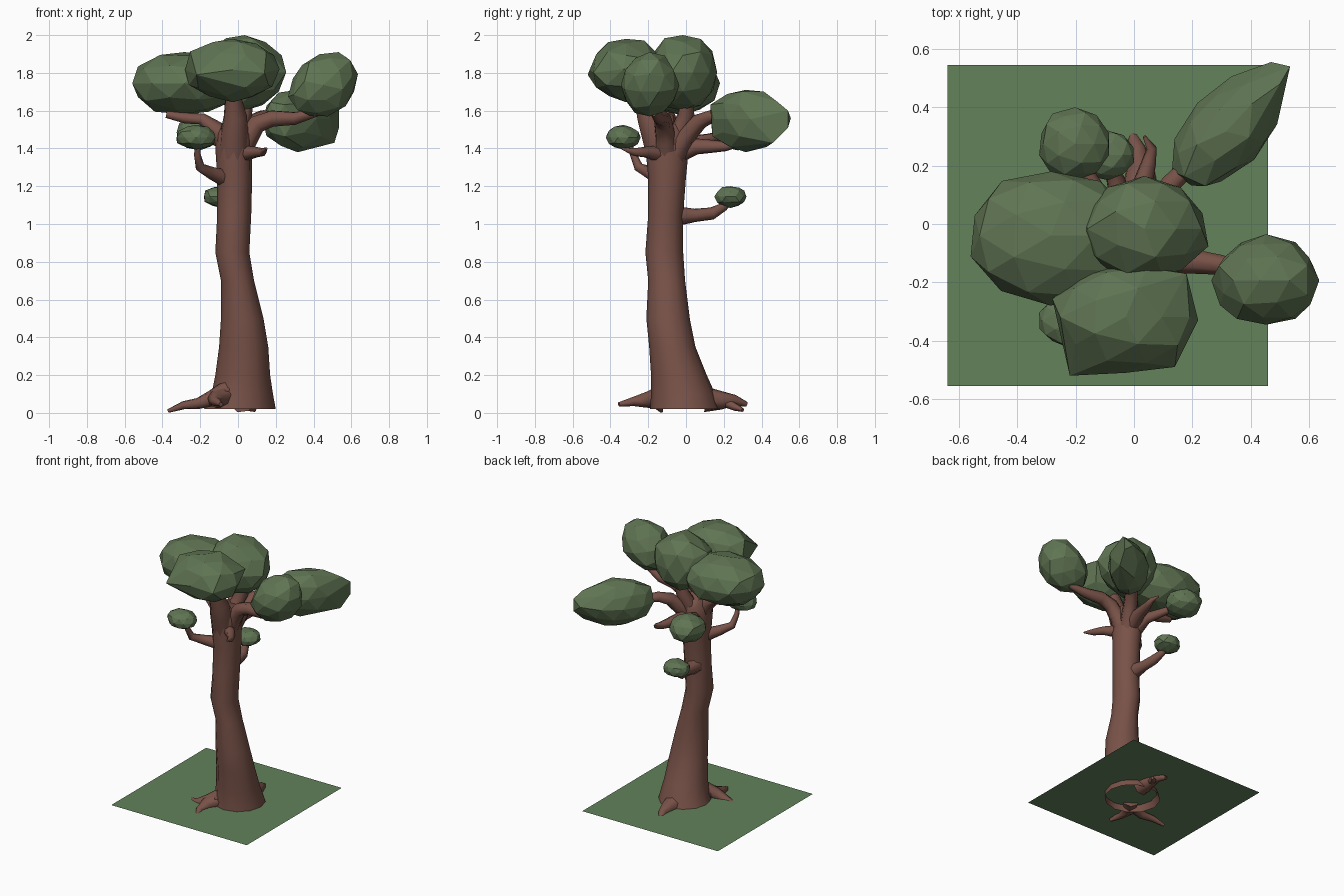
import bpy, bmesh, math, random
from mathutils import Vector, Euler

random.seed(4)


def material(name, color):
    m = bpy.data.materials.new(name)
    m.diffuse_color = (*color, 1)
    return m


BARK = material("bark", (0.19, 0.085, 0.065))
LEAF = material("leaf", (0.115, 0.175, 0.085))
GRASS = material("grass", (0.125, 0.225, 0.105))


def finish(bm, name, mat, smooth=False):
    bmesh.ops.recalc_face_normals(bm, faces=bm.faces)
    me = bpy.data.meshes.new(name)
    bm.to_mesh(me)
    bm.free()
    ob = bpy.data.objects.new(name, me)
    bpy.context.collection.objects.link(ob)
    me.materials.append(mat)
    if smooth:
        for o in bpy.context.selected_objects:
            o.select_set(False)
        bpy.context.view_layer.objects.active = ob
        ob.select_set(True)
        bpy.ops.object.shade_smooth_by_angle(angle=math.radians(62))
    return ob


def bridge(bm, rings):
    for a, b in zip(rings, rings[1:]):
        n = len(a)
        for i in range(n):
            bm.faces.new((a[i], a[(i + 1) % n], b[(i + 1) % n], b[i]))


def limb(name, path, sides=7):
    """Tapered tube through (x, y, z, radius) points."""
    bm = bmesh.new()
    pts = [Vector(p[:3]) for p in path]
    rings, ref = [], None
    for k, p in enumerate(pts):
        t = (pts[min(k + 1, len(pts) - 1)] - pts[max(k - 1, 0)]).normalized()
        if ref is None:
            ref = t.orthogonal()
        u = (ref - t * ref.dot(t)).normalized()
        ref, v = u, t.cross(u)
        rings.append([bm.verts.new(p + path[k][3] * (u * math.cos(a) + v * math.sin(a)))
                      for a in (math.tau * i / sides for i in range(sides))])
    bridge(bm, rings)
    bm.faces.new(rings[0])
    bm.faces.new(rings[-1])
    return finish(bm, name, BARK, True)


def foliage(name, lo, hi, corners=(), turn=(0, 0, 0), stretch=1):
    """Faceted convex clump fitted to the box lo-hi, with optional pulled corners."""
    bm = bmesh.new()
    bmesh.ops.create_icosphere(bm, subdivisions=2, radius=1)
    rot = Euler([math.radians(a) for a in turn])
    pts = []
    for v in bm.verts:
        p = v.co * random.uniform(0.93, 1.05)
        p.x *= stretch
        p.rotate(rot)
        pts.append(p)
    bm.free()
    for ax in range(3):
        mn, mx = min(p[ax] for p in pts), max(p[ax] for p in pts)
        for p in pts:
            p[ax] = lo[ax] + (p[ax] - mn) / (mx - mn) * (hi[ax] - lo[ax])
    bm = bmesh.new()
    for p in pts + [Vector(c) for c in corners]:
        bm.verts.new(p)
    bmesh.ops.convex_hull(bm, input=bm.verts)
    bmesh.ops.delete(bm, geom=[v for v in bm.verts if not v.link_faces], context='VERTS')
    bmesh.ops.dissolve_limit(bm, angle_limit=math.radians(7), verts=bm.verts, edges=bm.edges)
    return finish(bm, name, LEAF)


# ground patch
bm = bmesh.new()
bm.faces.new([bm.verts.new((x, y, 0.065)) for x, y in
              ((-0.64, -0.555), (0.46, -0.555), (0.46, 0.545), (-0.64, 0.545))])
finish(bm, "ground_patch", GRASS)

# trunk: (z, x min, x max, y min, y max), open at the bottom
levels = [(0.02, -0.18, 0.20, -0.19, 0.18), (0.1, -0.14, 0.185, -0.185, 0.155),
          (0.2, -0.12, 0.17, -0.185, 0.11), (0.35, -0.10, 0.16, -0.195, 0.05),
          (0.5, -0.09, 0.135, -0.21, 0.02), (0.7, -0.09, 0.085, -0.20, -0.005),
          (0.85, -0.12, 0.06, -0.215, -0.015), (1.05, -0.11, 0.07, -0.20, -0.015),
          (1.25, -0.11, 0.075, -0.20, 0.0), (1.4, -0.12, 0.075, -0.215, 0.015),
          (1.48, -0.115, 0.075, -0.21, 0.01), (1.53, -0.09, 0.05, -0.18, -0.02)]
bm = bmesh.new()
rings = []
for z, x0, x1, y0, y1 in levels:
    rings.append([bm.verts.new(((x0 + x1) / 2 + (x1 - x0) / 2 * math.cos(a),
                                (y0 + y1) / 2 + (y1 - y0) / 2 * math.sin(a), z))
                  for a in (math.tau * i / 12 for i in range(12))])
bridge(bm, rings)
bm.faces.new(rings[-1])
finish(bm, "trunk", BARK, True)

# roots
limb("root_front_left", [(-0.06, -0.12, 0.12, 0.05), (-0.13, -0.16, 0.08, 0.045),
                         (-0.21, -0.17, 0.05, 0.03), (-0.29, -0.15, 0.04, 0.022), (-0.37, -0.13, 0.01, 0.01)])
limb("root_front", [(-0.07, -0.12, 0.09, 0.06), (-0.12, -0.20, 0.07, 0.045),
                    (-0.12, -0.28, 0.06, 0.025), (-0.09, -0.355, 0.045, 0.012)])
limb("root_back", [(0.02, 0.10, 0.07, 0.07), (0.02, 0.19, 0.065, 0.05),
                   (0.01, 0.26, 0.065, 0.03), (-0.01, 0.32, 0.045, 0.014)])
limb("root_back_fork", [(0.02, 0.20, 0.06, 0.03), (0.05, 0.26, 0.03, 0.02), (0.09, 0.30, 0.015, 0.01)])

# branches
limb("branch_right", [(0.0, -0.1, 1.36, 0.07), (0.05, -0.11, 1.45, 0.055), (0.10, -0.12, 1.53, 0.05),
                      (0.18, -0.125, 1.56, 0.045), (0.30, -0.14, 1.56, 0.035), (0.42, -0.17, 1.59, 0.02)])
limb("branch_left", [(-0.05, -0.1, 1.40, 0.06), (-0.10, -0.1, 1.49, 0.05),
                     (-0.19, -0.09, 1.555, 0.032), (-0.28, -0.08, 1.56, 0.03), (-0.38, -0.08, 1.58, 0.02)])
limb("branch_front", [(-0.025, -0.13, 1.36, 0.08), (-0.02, -0.165, 1.48, 0.075), (-0.015, -0.20, 1.57, 0.062),
                      (-0.025, -0.23, 1.66, 0.045), (-0.03, -0.27, 1.76, 0.035)], 9)
limb("branch_top", [(-0.02, -0.08, 1.38, 0.08), (0.0, -0.03, 1.50, 0.05),
                    (0.03, 0.0, 1.58, 0.045), (0.05, 0.0, 1.7, 0.035)])
limb("branch_back_right", [(0.0, -0.06, 1.36, 0.065), (0.04, 0.0, 1.46, 0.05), (0.08, 0.07, 1.54, 0.045),
                           (0.13, 0.14, 1.57, 0.035), (0.2, 0.21, 1.56, 0.03), (0.3, 0.3, 1.55, 0.02)])
limb("branch_back_left", [(-0.04, -0.05, 1.36, 0.06), (-0.08, 0.03, 1.43, 0.04),
                          (-0.13, 0.12, 1.45, 0.03), (-0.2, 0.24, 1.48, 0.02)])
limb("stub_back", [(-0.01, -0.05, 1.37, 0.055), (0.01, 0.05, 1.41, 0.045), (0.03, 0.14, 1.41, 0.035),
                   (0.05, 0.21, 1.41, 0.026), (0.06, 0.26, 1.42, 0.018), (0.035, 0.30, 1.44, 0.006)])
limb("stub_front", [(0.02, -0.14, 1.37, 0.045), (0.09, -0.21, 1.38, 0.03),
                    (0.13, -0.27, 1.38, 0.022), (0.15, -0.34, 1.40, 0.006)])
limb("twig_front_left", [(-0.06, -0.12, 1.24, 0.05), (-0.14, -0.19, 1.27, 0.035),
                         (-0.20, -0.25, 1.30, 0.026), (-0.215, -0.28, 1.37, 0.018), (-0.21, -0.31, 1.44, 0.013)])
limb("twig_back", [(-0.04, -0.05, 1.04, 0.055), (-0.05, 0.05, 1.045, 0.036),
                   (-0.06, 0.14, 1.055, 0.034), (-0.08, 0.20, 1.09, 0.024), (-0.09, 0.24, 1.13, 0.015)])

# foliage clumps
foliage("foliage_left", (-0.56, -0.28, 1.58), (0.0, 0.18, 1.91))
foliage("foliage_top", (-0.18, -0.19, 1.60), (0.255, 0.165, 2.0))
foliage("foliage_front", (-0.28, -0.51, 1.645), (0.20, -0.13, 1.98),
        [(-0.22, -0.52, 1.79), (0.14, -0.49, 1.80), (0.18, -0.17, 1.87), (0.22, -0.33, 1.82)])
foliage("foliage_right", (0.265, -0.345, 1.57), (0.635, -0.035, 1.91), (), (0, -45, 0), 1.25)
foliage("foliage_back_right", (0.13, 0.13, 1.38), (0.51, 0.52, 1.71),
        [(0.535, 0.54, 1.60), (0.535, 0.54, 1.51), (0.47, 0.555, 1.56), (0.50, 0.48, 1.65),
         (0.51, 0.46, 1.43)], (0, 0, 46), 1.75)
foliage("foliage_back_left", (-0.325, 0.15, 1.39), (-0.085, 0.40, 1.58))
foliage("foliage_low_back", (-0.18, 0.15, 1.085), (0.0, 0.32, 1.2))
foliage("foliage_low_front", (-0.325, -0.425, 1.395), (-0.12, -0.24, 1.525))
